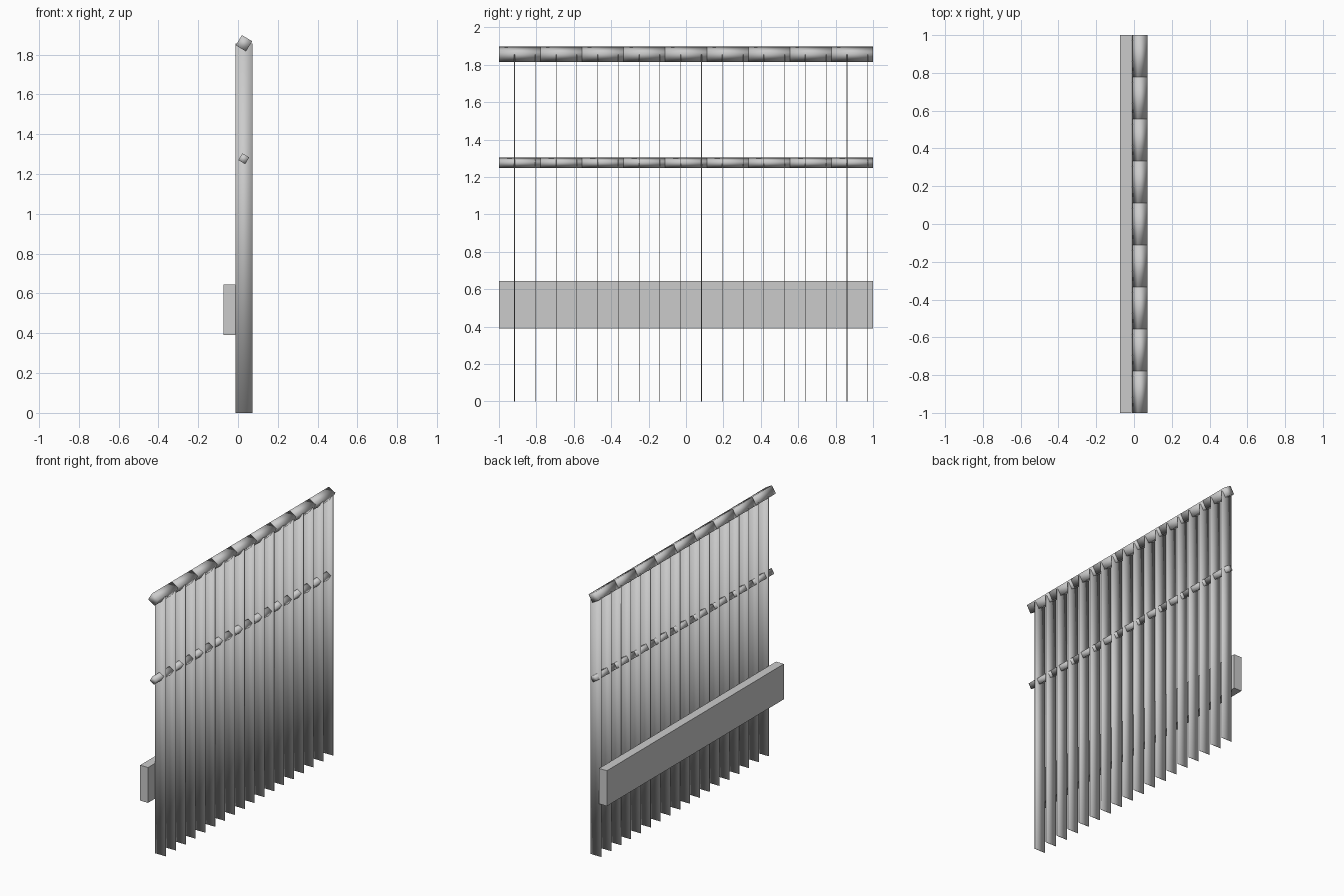
import bpy
import math

cube = bpy.data.objects.get("Cube")
if cube:
    bpy.data.objects.remove(cube, do_unlink=True)

grey = bpy.data.materials.new("plain_grey")
grey.use_nodes = True
colour = (0.6, 0.6, 0.6, 1)
grey.diffuse_color = colour
grey.node_tree.nodes["Principled BSDF"].inputs["Base Color"].default_value = colour


def box(name, centre, size, tilt=0.0, smooth=True):
    """Box of a given size, turned about the y axis."""
    bpy.ops.mesh.primitive_cube_add(size=1, location=centre)
    obj = bpy.context.object
    obj.name = name
    obj.scale = size
    bpy.ops.object.transform_apply(location=False, rotation=False, scale=True)
    obj.rotation_euler.y = tilt
    obj.data.materials.append(grey)
    if smooth:
        bpy.ops.object.shade_smooth()
    return obj


SEGMENTS = 9
STEP = 2 / SEGMENTS
TILT = math.radians(31)
SLAT_TOP = 1.855

for i in range(SEGMENTS):
    start = -1 + i * STEP
    # Tilted square rails, in softly shaded lengths
    box(f"top_rail_{i}", (0.03, start + STEP / 2, 1.857), (0.06, STEP, 0.06), TILT)
    box(f"middle_rail_{i}", (0.029, start + STEP / 2, 1.277), (0.04, STEP, 0.04), TILT)
    # Two thin upright slats to each length
    for j in range(2):
        y = start + 0.083 + j * STEP / 2
        box(f"slat_{2 * i + j}", (0.03, y, SLAT_TOP / 2), (0.085, 0.003, SLAT_TOP))

# Flat board behind the slats
box("base_board", (-0.043, 0, 0.518), (0.062, 2, 0.253), smooth=False)
